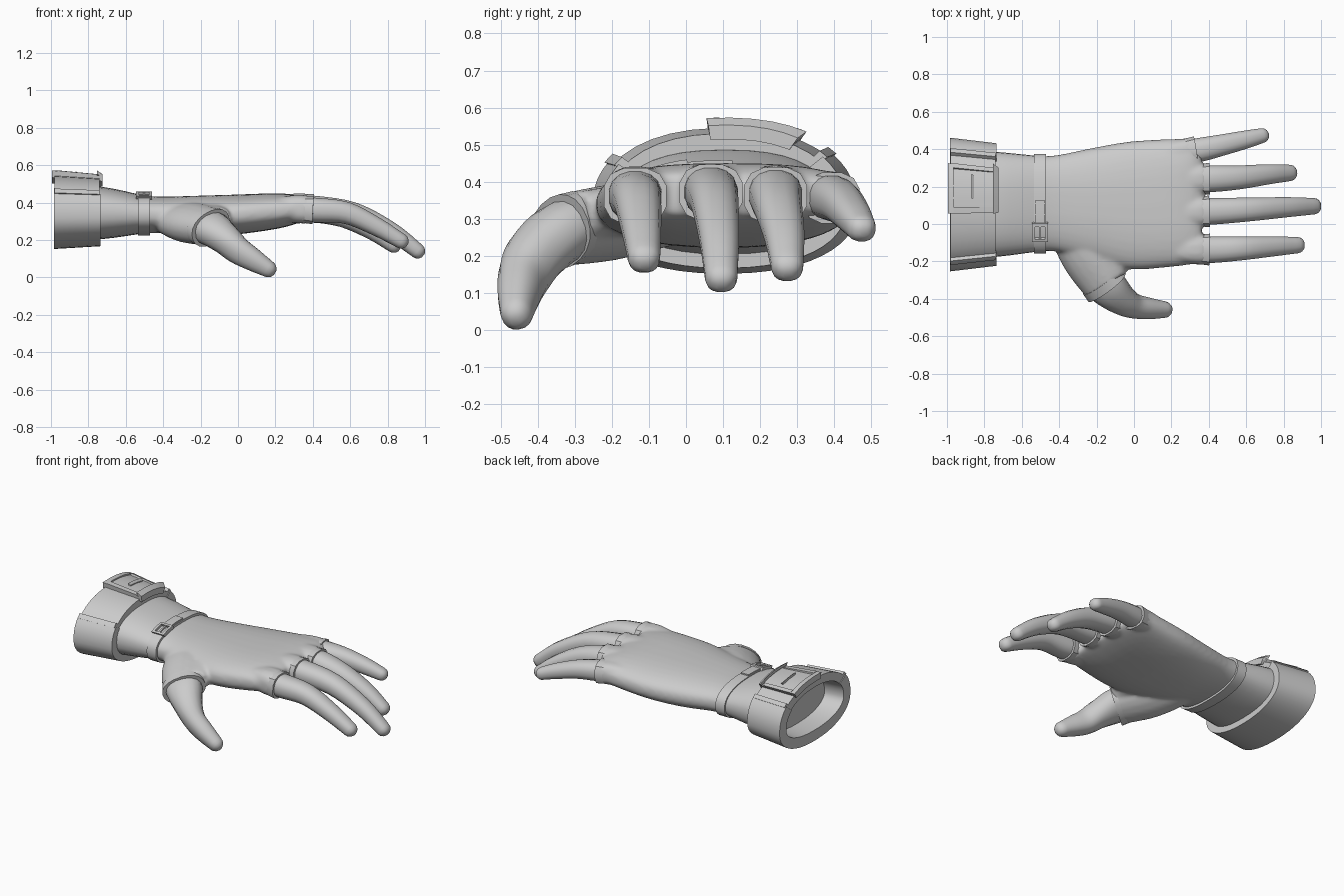
import bpy, bmesh, math
from mathutils import Vector

if "Cube" in bpy.data.objects:
    bpy.data.objects.remove(bpy.data.objects["Cube"])

grey = bpy.data.materials.new("plain grey")
grey.diffuse_color = (0.6, 0.6, 0.6, 1)
grey.use_nodes = True
grey.node_tree.nodes["Principled BSDF"].inputs["Base Color"].default_value = grey.diffuse_color


def shade(ob, angle):
    bpy.ops.object.select_all(action='DESELECT')
    ob.select_set(True)
    bpy.context.view_layer.objects.active = ob
    bpy.ops.object.shade_smooth_by_angle(angle=math.radians(angle))


def make(name, verts, faces, angle=35):
    me = bpy.data.meshes.new(name)
    me.from_pydata(verts, [], faces)
    bm = bmesh.new()
    bm.from_mesh(me)
    bmesh.ops.remove_doubles(bm, verts=bm.verts, dist=1e-5)
    bmesh.ops.recalc_face_normals(bm, faces=bm.faces)
    bm.to_mesh(me)
    bm.free()
    me.materials.append(grey)
    ob = bpy.data.objects.new(name, me)
    bpy.context.collection.objects.link(ob)
    shade(ob, angle)
    return ob


def smooth_rows(rows, steps):
    """Catmull-Rom interpolation of equal-length tuples."""
    out = []
    for i in range(len(rows) - 1):
        p = [rows[max(i - 1, 0)], rows[i], rows[i + 1], rows[min(i + 2, len(rows) - 1)]]
        for s in range(steps):
            t = s / steps
            out.append([0.5 * (2 * b + (c - a) * t + (2 * a - 5 * b + 4 * c - d) * t * t
                               + (3 * b - a - 3 * c + d) * t ** 3) for a, b, c, d in zip(*p)])
    return out + [list(rows[-1])]


def spow(v, e):
    return math.copysign(abs(v) ** e, v)


def loft(name, rings, cap_start=False, cap_end=True, angle=35):
    n = len(rings[0])
    verts = [v for r in rings for v in r]
    faces = [(i * n + j, i * n + (j + 1) % n, (i + 1) * n + (j + 1) % n, (i + 1) * n + j)
             for i in range(len(rings) - 1) for j in range(n)]
    if cap_start:
        faces.append(tuple(range(n)))
    if cap_end:
        faces.append(tuple(range(len(verts) - n, len(verts))))
    return make(name, verts, faces, angle)


def tube(name, rows, round_tip=True, sides=16, steps=4, power=2.2, roll=0):
    """Rows are x, y, z, half width, half height along a limb; roll in degrees."""
    rows = smooth_rows(rows, steps)
    pts = [Vector(r[:3]) for r in rows]
    rings = []
    cr, sr = math.cos(math.radians(roll)), math.sin(math.radians(roll))

    def ring(c, t, w, h):
        side = t.cross(Vector((0, 0, 1))).normalized()
        up = side.cross(t)
        side, up = side * cr - up * sr, up * cr + side * sr
        e = 2 / power
        rings.append([c + side * w * spow(math.cos(a), e) + up * h * spow(math.sin(a), e)
                      for a in (2 * math.pi * (k + 0.5) / sides for k in range(sides))])
    for i, r in enumerate(rows):
        t = (pts[min(i + 1, len(pts) - 1)] - pts[max(i - 1, 0)]).normalized()
        ring(pts[i], t, r[3], r[4])
    if round_tip:
        for a in (25, 50, 72):
            q = math.radians(a)
            ring(pts[-1] + t * r[4] * math.sin(q), t, r[3] * math.cos(q), r[4] * math.cos(q))
    return loft(name, rings, True, True)


def band(name, prof, x0, x1, a0, a1, inner, outer, n=24, taper=0.0):
    """Curved slab following an oval profile between two angles (degrees)."""
    yc, zc, hy, up, dn, e = prof
    full = a1 - a0 >= 360
    rows = []
    for k in range(n if full else n + 1):
        a = math.radians(a0 + (a1 - a0) * k / n)
        c, s = spow(math.cos(a), e), spow(math.sin(a), e)
        hz = up if s > 0 else dn
        rows.append([(x, yc + (hy + o - tp) * c, zc + (hz + o - tp * 0.5) * s)
                     for x, o, tp in ((x0, outer, 0), (x1, outer, taper),
                                      (x1, inner, taper), (x0, inner, 0))])
    if full:
        rows.append(rows[0])
    return loft(name, rows, not full, not full, 30)


def frame(name, prof, x0, x1, a0, a1, inner, outer, wx, wa, taper=0.0):
    band(name + "_back", prof, x0, x0 + wx, a0, a1, inner, outer, 5, taper * 0.1)
    band(name + "_front", prof, x1 - wx, x1, a0, a1, inner, outer, 5, taper)
    for tag, a in (("_left", a1 - wa), ("_right", a0)):
        band(name + tag, prof, x0 + wx, x1 - wx, a, a + wa, inner, outer, 2, taper)


def oval_loft(name, sections, cap_start, cap_end):
    """Sections are x, y min, y max, z min, z max, roundness."""
    rings = []
    for x, y0, y1, z0, z1, p in smooth_rows(sections, 4):
        rings.append([(x, (y0 + y1) / 2 + (y1 - y0) / 2 * spow(math.cos(a), 2 / p),
                       (z0 + z1) / 2 + (z1 - z0) / 2 * spow(math.sin(a), 2 / p))
                      for a in (2 * math.pi * k / 36 for k in range(36))])
    return loft(name, rings, cap_start, cap_end)


# Open sleeve with the closed arm end inside, and the palm starting under the strap
wrist_section = (-0.50, -0.145, 0.362, 0.237, 0.437, 2.4)
oval_loft("sleeve", [(-0.96, -0.19, 0.40, 0.20, 0.49, 2.4),
                     (-0.73, -0.175, 0.385, 0.205, 0.485, 2.4), wrist_section], False, False)
oval_loft("arm_end", [(-0.86, -0.182, 0.392, 0.203, 0.487, 2.4),
                      (-0.855, -0.18, 0.39, 0.205, 0.485, 2.4)], True, False)
glove = [oval_loft("glove_hand", [
    (-0.54, -0.144, 0.361, 0.238, 0.436, 2.4), wrist_section,
    (-0.40, -0.15, 0.37, 0.236, 0.432, 2.4), (-0.22, -0.20, 0.407, 0.222, 0.437, 2.4),
    (-0.02, -0.243, 0.441, 0.229, 0.443, 2.5), (0.20, -0.229, 0.454, 0.259, 0.45, 2.7),
    (0.31, -0.215, 0.452, 0.287, 0.441, 2.8), (0.36, -0.205, 0.40, 0.31, 0.42, 2.8)], True, True)]

# Fingers, glove sheaths that melt into the palm, and angular opening rims
fingers = {
    "index": [(0.30, -0.135, 0.367), (0.42, -0.137, 0.36), (0.58, -0.13, 0.345),
              (0.74, -0.12, 0.272), (0.872, -0.113, 0.195)],
    "middle": [(0.30, 0.065, 0.375), (0.42, 0.068, 0.37), (0.62, 0.078, 0.342),
               (0.82, 0.09, 0.245), (0.96, 0.095, 0.142)],
    "ring": [(0.30, 0.24, 0.37), (0.42, 0.242, 0.362), (0.57, 0.25, 0.325),
             (0.72, 0.266, 0.25), (0.832, 0.273, 0.172)],
    "little": [(0.22, 0.375, 0.362), (0.35, 0.396, 0.355), (0.47, 0.422, 0.34),
               (0.60, 0.452, 0.305), (0.685, 0.473, 0.275)]}
widths = (0.07, 0.072, 0.064, 0.054, 0.044)
for name, path in fingers.items():
    k = 0.9 if name == "little" else 1
    tube(name + "_finger", [(*p, w * k, w * k * 0.93) for p, w in zip(path, widths)], power=2.3)
    a, b = Vector(path[0]), Vector(path[1])
    back, end = a - (b - a) * 1.3, b - (b - a) * 0.15
    near = a.lerp(end, 0.45)
    glove.append(tube(name + "_sheath", [
        (back.x, back.y, back.z - 0.012, 0.055, 0.05), (*a, 0.079 * k, 0.075 * k),
        (*a.lerp(end, 0.8), 0.082 * k, 0.075 * k)], round_tip=False, steps=3, power=2.6))
    tube(name + "_glove_rim", [(*near, 0.08 * k, 0.073 * k), (*end, 0.087 * k, 0.078 * k)],
         round_tip=False, sides=12, steps=1, power=2.6)

# Thumb: padded base and web inside the glove, opening rim and bare thumb
glove.append(tube("thumb_base", [
    (-0.40, 0.06, 0.32, 0.08, 0.07), (-0.33, -0.06, 0.312, 0.12, 0.083),
    (-0.25, -0.19, 0.292, 0.133, 0.096), (-0.155, -0.325, 0.272, 0.124, 0.092)],
    round_tip=False, sides=20, roll=24))
glove.append(tube("thumb_web", [(-0.16, -0.08, 0.335, 0.11, 0.075),
                                (-0.10, -0.28, 0.31, 0.066, 0.065)], round_tip=False))
tube("thumb_opening", [(-0.175, -0.302, 0.277, 0.126, 0.092), (-0.145, -0.338, 0.265, 0.13, 0.095)],
     round_tip=False, sides=20, steps=1, roll=24)
tube("thumb", [(-0.20, -0.27, 0.288, 0.11, 0.08), (-0.135, -0.345, 0.257, 0.106, 0.084),
               (-0.065, -0.404, 0.203, 0.083, 0.08), (0.0, -0.437, 0.145, 0.065, 0.074),
               (0.08, -0.451, 0.095, 0.056, 0.062), (0.16, -0.457, 0.047, 0.044, 0.046)],
     roll=20)

# Blend the glove pieces into one smooth skin
bpy.ops.object.select_all(action='DESELECT')
for ob in glove:
    ob.select_set(True)
hand = glove[0]
bpy.context.view_layer.objects.active = hand
bpy.ops.object.join()
remesh = hand.modifiers.new("blend", 'REMESH')
remesh.mode, remesh.voxel_size = 'VOXEL', 0.01
relax = hand.modifiers.new("relax", 'SMOOTH')
relax.factor, relax.iterations = 0.5, 12
for m in ("blend", "relax"):
    bpy.ops.object.modifier_apply(modifier=m)
shade(hand, 50)

# Cuff: thick lower shell, thinner upper shell, raised panel
cuff = (0.104, 0.33, 0.345, 0.215, 0.165, 0.9)
band("cuff_lower_shell", cuff, -0.985, -0.735, 149, 398, -0.055, 0.013, 36, 0.03)
band("cuff_upper_shell", cuff, -0.98, -0.74, 36, 151, -0.055, 0.0, 12, 0.03)
band("cuff_panel", cuff, -0.995, -0.725, 56, 96, -0.01, 0.02, 4, 0.04)
frame("cuff_panel_border", cuff, -0.995, -0.725, 56, 96, 0.01, 0.028, 0.03, 4.5, 0.04)
band("cuff_panel_latch", cuff, -0.87, -0.855, 66, 86, 0.0, 0.025, 3, 0.02)
band("cuff_strap_front", cuff, -0.98, -0.74, 36, 42, -0.01, 0.02, 3, 0.03)
band("cuff_strap_thumb_side", cuff, -0.98, -0.74, 144, 151, -0.01, 0.02, 3, 0.03)

# Wrist strap with tab and buckle
wrist = (0.1085, 0.337, 0.254, 0.10, 0.10, 0.83)
band("wrist_strap", wrist, -0.535, -0.47, 0, 360, -0.02, 0.013, 40)
band("strap_tab", wrist, -0.53, -0.475, 88, 108, 0.0, 0.021, 6)
frame("buckle", wrist, -0.545, -0.46, 108, 133, 0.005, 0.028, 0.015, 4)
band("buckle_pin", wrist, -0.507, -0.498, 108, 130, 0.01, 0.024, 4)
